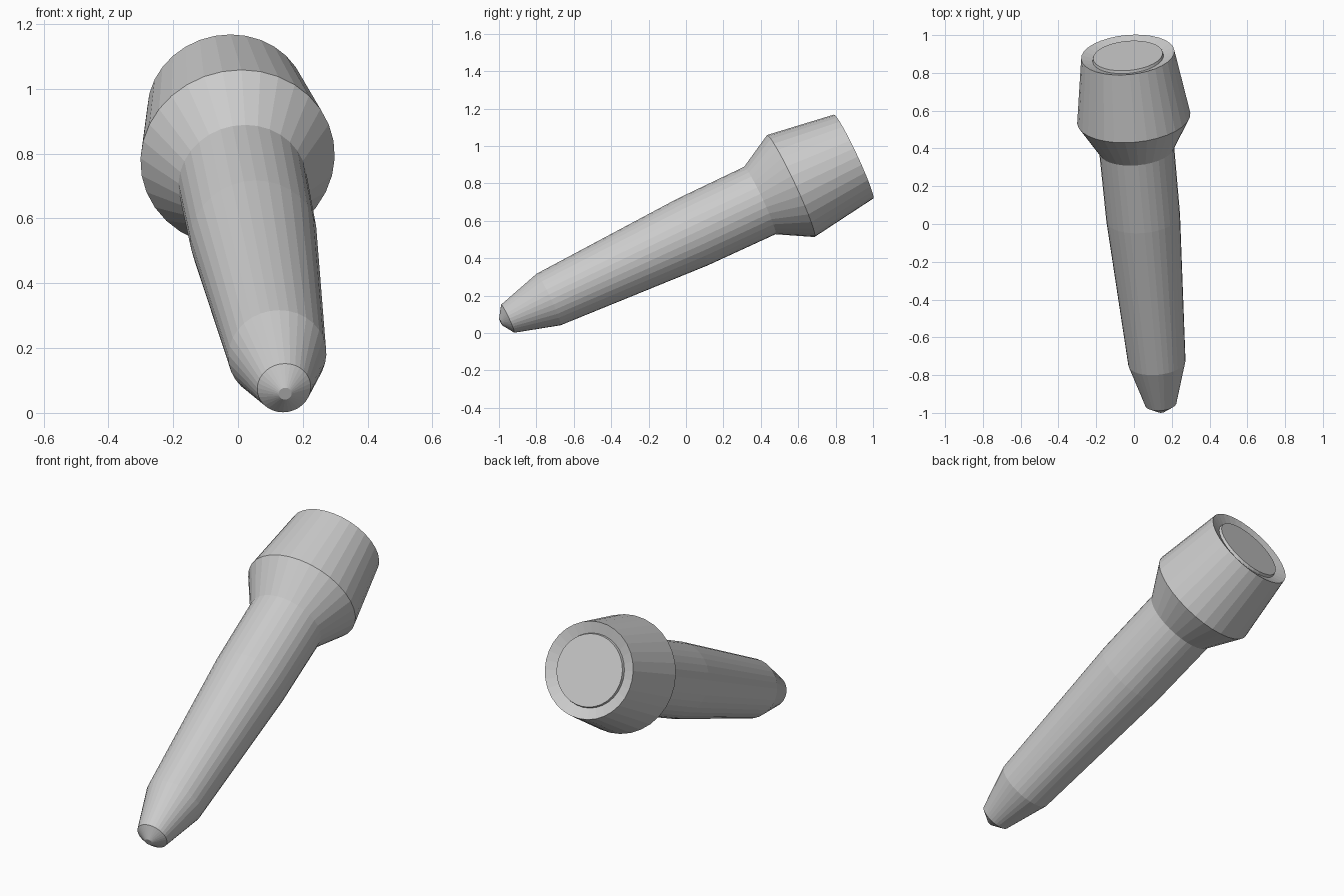
import bpy, bmesh, math
from mathutils import Vector, Matrix

if "Cube" in bpy.data.objects:
    bpy.data.objects.remove(bpy.data.objects["Cube"])

SIDES = 32
ORIGIN = Vector((0.142, -0.953, 0.077))          # centre of the tip ring
AXIS = Vector((-0.175, 1.848, 0.866)).normalized()
PLACE = Matrix.Translation(ORIGIN) @ AXIS.to_track_quat('Z', 'Y').to_matrix().to_4x4()


def lathe(name, profile):
    """Revolve (radius, distance along axis) points; a zero radius makes a pole."""
    bm = bmesh.new()
    rings = []
    for r, s in profile:
        n = 1 if r == 0 else SIDES
        rings.append([bm.verts.new((r * math.cos(2 * math.pi * i / SIDES),
                                    r * math.sin(2 * math.pi * i / SIDES), s))
                      for i in range(n)])
    for a, b in zip(rings, rings[1:]):
        for i in range(SIDES):
            j = (i + 1) % SIDES
            quad = [a[i % len(a)], a[j % len(a)], b[j % len(b)], b[i % len(b)]]
            bm.faces.new(list(dict.fromkeys(quad)))
    bmesh.ops.recalc_face_normals(bm, faces=bm.faces)
    mesh = bpy.data.meshes.new(name)
    bm.to_mesh(mesh)
    bm.free()
    mesh.transform(PLACE)
    ob = bpy.data.objects.new(name, mesh)
    bpy.context.collection.objects.link(ob)
    return ob


# Blunt nose and long tapered barrel, flared head with a dished end
# and a slightly raised end plate
lathe("pen_body", [
    (0, -0.042), (0.02, -0.042), (0.083, 0),      # nose
    (0.152, 0.242), (0.196, 1.095), (0.199, 1.494),  # barrel
    (0.301, 1.677), (0.248, 2.049),               # head
    (0.189, 2.029), (0.185, 2.044), (0, 2.044),   # dished rim and end plate
])
